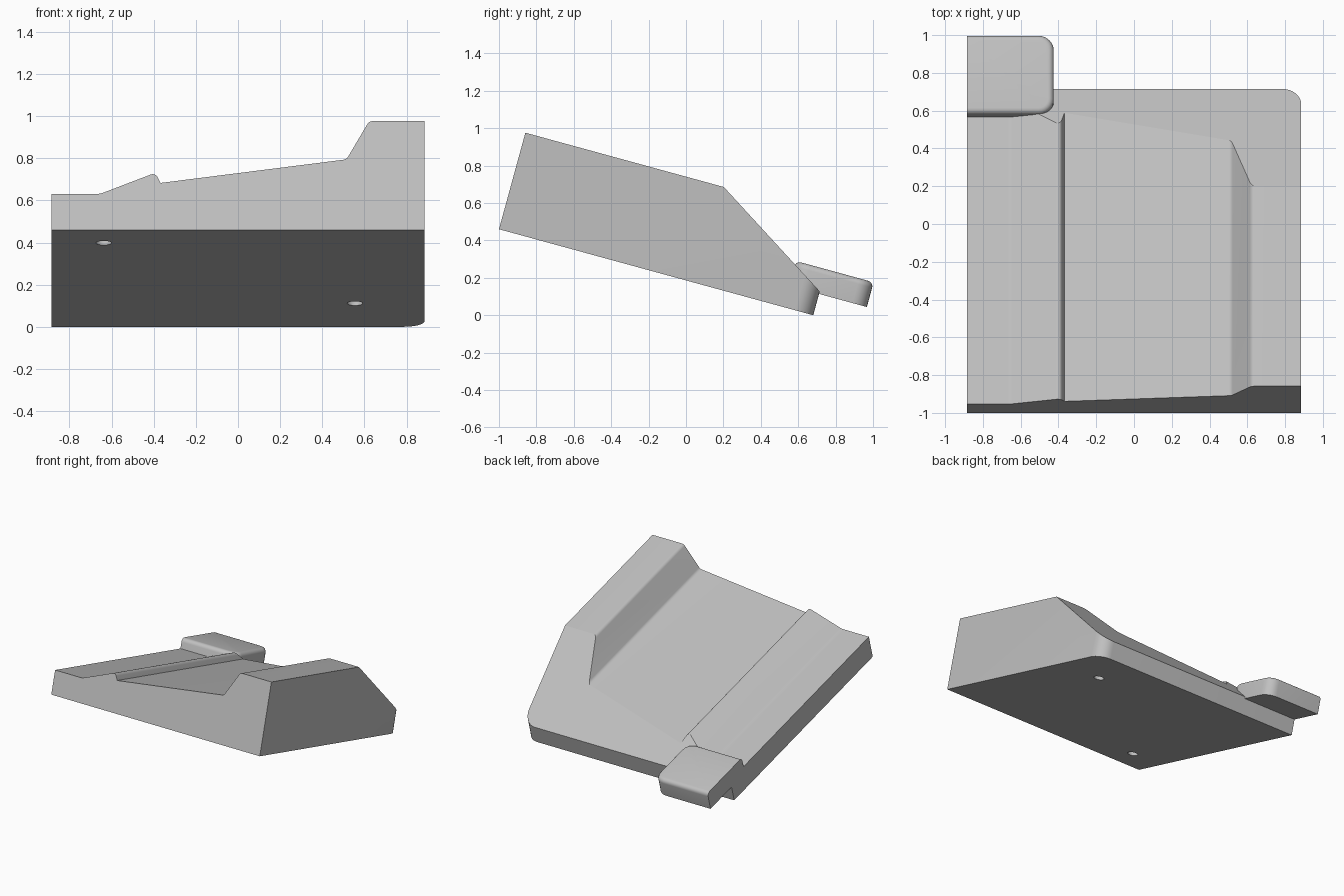
import bpy, bmesh, math
from mathutils import Vector, Matrix

if "Cube" in bpy.data.objects:
    bpy.data.objects.remove(bpy.data.objects["Cube"], do_unlink=True)

grey = bpy.data.materials.new("plain_grey")
grey.use_nodes = True
colour = (0.53, 0.53, 0.53, 1)
grey.diffuse_color = colour
grey.node_tree.nodes["Principled BSDF"].inputs["Base Color"].default_value = colour

# The whole wedge is modelled flat (x across, y along, z up), then tipped back
HALF, LENGTH = 0.885, 1.742
TILT = Matrix.Translation((0, -1, 0.46)) @ Matrix.Rotation(math.radians(-15.3), 4, 'X')


def rounded(points, steps=6):
    """Replace each corner (a, b, radius) with an arc when radius is set."""
    out = []
    for i, (a, b, r) in enumerate(points):
        p = Vector((a, b))
        if not r:
            out.append(p)
            continue
        d0 = (Vector(points[i - 1][:2]) - p).normalized()
        d1 = (Vector(points[(i + 1) % len(points)][:2]) - p).normalized()
        half = d0.angle(d1) / 2
        reach = r / math.tan(half)
        centre = p + (d0 + d1).normalized() * r / math.sin(half)
        s, e = p + d0 * reach - centre, p + d1 * reach - centre
        turn = s.angle_signed(e)
        for k in range(steps + 1):
            t = -turn * k / steps
            out.append(centre + Matrix.Rotation(t, 2) @ s)
    return out


def prism(coords, offset):
    bm = bmesh.new()
    face = bm.faces.new([bm.verts.new(c) for c in coords])
    new = bmesh.ops.extrude_face_region(bm, geom=[face])["geom"]
    bmesh.ops.translate(bm, vec=offset, verts=[g for g in new if isinstance(g, bmesh.types.BMVert)])
    bmesh.ops.recalc_face_normals(bm, faces=bm.faces)
    return bm


def finish(bm, name):
    bmesh.ops.recalc_face_normals(bm, faces=bm.faces)
    bm.transform(TILT)
    mesh = bpy.data.meshes.new(name)
    bm.to_mesh(mesh)
    bm.free()
    mesh.materials.append(grey)
    ob = bpy.data.objects.new(name, mesh)
    bpy.context.collection.objects.link(ob)
    return ob


def smooth(ob):
    bpy.ops.object.select_all(action='DESELECT')
    ob.select_set(True)
    bpy.context.view_layer.objects.active = ob
    bpy.ops.object.shade_smooth_by_angle(angle=math.radians(32))


# Wedge body: front profile with ramp, ridge, sloping floor and raised shoulder
profile = rounded([
    (-HALF, 0, 0), (-HALF, 0.177, 0), (-0.655, 0.177, 0.08), (-0.392, 0.281, 0.025),
    (-0.368, 0.231, 0), (0.515, 0.347, 0.03), (0.622, 0.535, 0.03),
    (HALF, 0.535, 0), (HALF, 0, 0)])
body_bm = prism([(p.x, 0, p.y) for p in profile], (0, LENGTH, 0))

# Slanted cut across the back
cut = bmesh.ops.bisect_plane(
    body_bm, geom=body_bm.verts[:] + body_bm.edges[:] + body_bm.faces[:],
    plane_co=(0, LENGTH, 0.132), plane_no=(0, 0.405, 0.645), clear_outer=True)
rim = [g for g in cut["geom_cut"] if isinstance(g, bmesh.types.BMEdge)]
bmesh.ops.edgeloop_fill(body_bm, edges=rim)

# Rounded rear left corner
corner = [e for e in body_bm.edges
          if all(v.co.x > HALF - 0.001 and v.co.y > LENGTH - 0.001 for v in e.verts)]
bmesh.ops.bevel(body_bm, geom=corner, offset=0.1, segments=8, profile=0.5, affect='EDGES')
body = finish(body_bm, "wedge_body")

# Two blind holes in the underside
for x, along in ((-0.637, 0.235), (0.555, 1.322)):
    bm = bmesh.new()
    bmesh.ops.create_cone(bm, cap_ends=True, segments=24, radius1=0.037, radius2=0.037,
                          depth=0.2, matrix=Matrix.Translation((x, along, 0)))
    cutter = finish(bm, "hole_cutter")
    cutter.hide_render = True
    mod = body.modifiers.new("hole", 'BOOLEAN')
    mod.operation, mod.object, mod.solver = 'DIFFERENCE', cutter, 'EXACT'
    bpy.context.view_layer.objects.active = body
    bpy.ops.object.modifier_apply(modifier=mod.name)
    bpy.data.objects.remove(cutter, do_unlink=True)
smooth(body)

# Rear tab with rounded corners and softened top rim
plan = rounded([(-HALF, 1.575, 0), (-HALF, 2.007, 0), (-0.425, 2.007, 0.08), (-0.425, 1.575, 0.08)])
tab_bm = prism([(p.x, p.y, 0.118) for p in plan], (0, 0, 0.137))
top_rim = [e for e in tab_bm.edges if all(v.co.z > 0.2 for v in e.verts)
           and not all(v.co.x < 0.001 - HALF for v in e.verts)]
bmesh.ops.bevel(tab_bm, geom=top_rim, offset=0.03, segments=5, profile=0.5, affect='EDGES')
smooth(finish(tab_bm, "rear_tab"))
